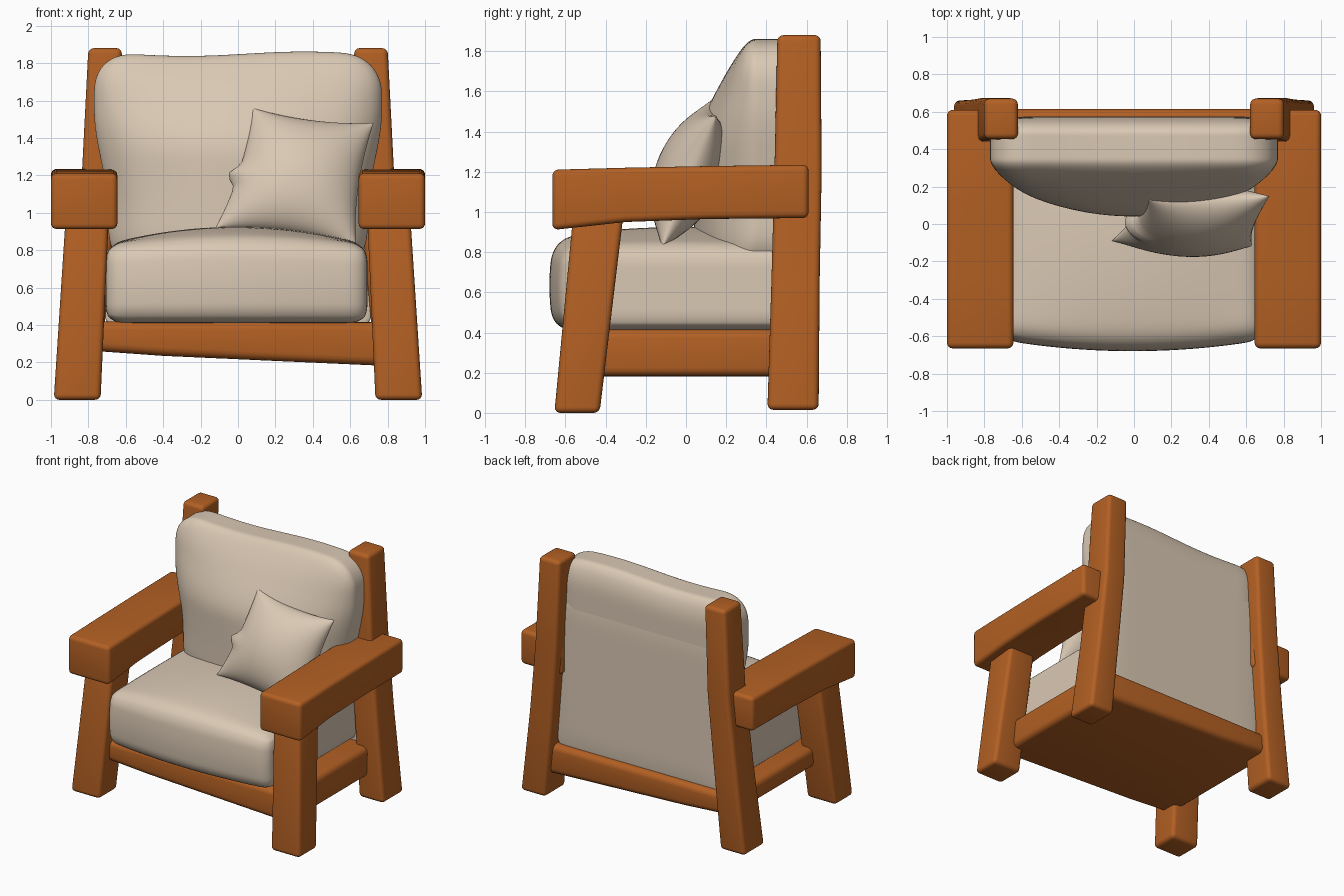
import bpy, bmesh, math
from mathutils import Vector

if "Cube" in bpy.data.objects:
    bpy.data.objects.remove(bpy.data.objects["Cube"])


def material(name, rgb):
    m = bpy.data.materials.new(name)
    m.diffuse_color = (*rgb, 1)
    m.use_nodes = True
    m.node_tree.nodes["Principled BSDF"].inputs["Base Color"].default_value = m.diffuse_color
    return m


WOOD = material("orange wood", (0.45, 0.117, 0.017))
FABRIC = material("beige fabric", (0.70, 0.58, 0.455))


def finish(bm, name, mat, angle=180):
    bmesh.ops.recalc_face_normals(bm, faces=bm.faces)
    me = bpy.data.meshes.new(name)
    bm.to_mesh(me)
    bm.free()
    me.materials.append(mat)
    ob = bpy.data.objects.new(name, me)
    bpy.context.collection.objects.link(ob)
    bpy.ops.object.select_all(action='DESELECT')
    ob.select_set(True)
    bpy.context.view_layer.objects.active = ob
    bpy.ops.object.shade_smooth_by_angle(angle=math.radians(angle))
    return ob


def beam(name, axis, sections, bevel=0.03, flip=1):
    """Loft rectangles (position, a0, a1, b0, b1) along an axis, bevelled."""
    bm = bmesh.new()
    rings = []
    for t, a0, a1, b0, b1 in sections:
        ring = []
        for a, b in ((a0, b0), (a1, b0), (a1, b1), (a0, b1)):
            co = [a, b]
            co.insert(axis, t)
            co[0] *= flip
            ring.append(bm.verts.new(co))
        rings.append(ring)
    for r, s in zip(rings, rings[1:]):
        for i in range(4):
            j = (i + 1) % 4
            bm.faces.new((r[i], r[j], s[j], s[i]))
    bm.faces.new(rings[0])
    bm.faces.new(rings[-1])
    bmesh.ops.recalc_face_normals(bm, faces=bm.faces)
    edges = [e for e in bm.edges if e.calc_face_angle(0) > 0.6]
    bmesh.ops.bevel(bm, geom=edges, offset=bevel, segments=4, profile=0.5,
                    affect='EDGES', clamp_overlap=True)
    return finish(bm, name, WOOD, 40)


def cushion(name, lo, hi, radii, deform, cuts=22):
    """Box with elliptical rounding, then shaped by deform(x, y, z)."""
    bm = bmesh.new()
    bmesh.ops.create_cube(bm, size=1)
    bmesh.ops.subdivide_edges(bm, edges=bm.edges[:], cuts=cuts, use_grid_fill=True)
    for v in bm.verts:
        p = [lo[i] + (hi[i] - lo[i]) * (v.co[i] + 0.5) for i in range(3)]
        c = [min(max(p[i], lo[i] + radii[i]), hi[i] - radii[i]) for i in range(3)]
        d = Vector([(p[i] - c[i]) / radii[i] for i in range(3)])
        if d.length > 0:
            d.normalize()
        v.co = deform(*[c[i] + d[i] * radii[i] for i in range(3)])
    ob = finish(bm, name, FABRIC)
    ob.modifiers.new("smooth", 'SUBSURF').levels = 1
    return ob


def ramp(t):
    t = min(max(t, 0), 1)
    return t * t * (3 - 2 * t)


# Legs and arms, mirrored left and right
for side, label in ((-1, "left"), (1, "right")):
    beam(label + "_front_leg", 2,
         [(0.0, 0.735, 0.985, -0.655, -0.43), (1.0, 0.69, 0.92, -0.56, -0.31)], flip=side)
    beam(label + "_back_leg", 2,
         [(0.015, 0.75, 0.965, 0.405, 0.66), (0.65, 0.69, 0.89, 0.425, 0.665),
          (1.2, 0.645, 0.835, 0.44, 0.675), (1.88, 0.62, 0.80, 0.455, 0.67)], flip=side)
    beam(label + "_arm", 1,
         [(-0.665, 0.645, 1.0, 0.91, 1.21), (-0.3, 0.645, 1.0, 0.95, 1.22),
          (0.1, 0.645, 1.0, 0.965, 1.228), (0.61, 0.645, 1.0, 0.97, 1.235)], flip=side)

# Seat base, underside sloping from left to right
beam("seat_base", 0,
     [(-0.82, -0.55, 0.615, 0.265, 0.42), (-0.4, -0.55, 0.615, 0.235, 0.42),
      (0.82, -0.55, 0.615, 0.18, 0.415)], bevel=0.045)


# Seat cushion: crowned top, bulging front
def seat_shape(x, y, z):
    across = max(0, 1 - (x / 0.7) ** 2)
    along = max(0, 1 - ((y + 0.02) / 0.62) ** 2)
    up = (z - 0.41) / 0.42
    front = ramp((0.1 - y) / 0.7)
    z2 = z + 0.095 * across * along ** 0.6 * ramp(up)
    y2 = y - front * (0.06 * across + 0.02 * math.sin(math.pi * up))
    return x - 0.008, y2, z2


cushion("seat_cushion", (-0.70, -0.60, 0.41), (0.70, 0.56, 0.83),
        (0.06, 0.08, 0.10), seat_shape)


# Back cushion: belly at the front, narrower below
def back_shape(x, y, z):
    depth = (0.57 - y) / 0.31
    across = max(0, 1 - (x / 0.77) ** 2)
    y2 = y - 0.22 * depth * across ** 0.8 * ramp((1.90 - z) / 0.6)
    x2 = x * (1 - 0.10 * ramp((1.55 - z) / 0.55))
    z2 = z + 0.012 * math.sin(5 * x - 0.2) * ramp((z - 1.3) / 0.5)
    return x2, y2, z2


cushion("back_cushion", (-0.77, 0.26, 0.70), (0.77, 0.57, 1.85),
        (0.20, 0.09, 0.20), back_shape)

# Flat fabric panel closing the back down to the base
cushion("back_panel", (-0.72, 0.45, 0.38), (0.72, 0.575, 1.55),
        (0.03, 0.03, 0.03), lambda x, y, z: (x, y, z), 10)


# Throw pillow: two puffed sheets meeting at pinched seams
BL, BR = Vector((-0.12, -0.09, 0.92)), Vector((0.63, -0.12, 0.82))
TL, TR = Vector((0.08, 0.13, 1.56)), Vector((0.725, 0.15, 1.48))
normal = (BR - BL).cross(TL - BL).normalized()
bm = bmesh.new()
N = 32
for sign in (1, -1):
    grid = []
    for j in range(N + 1):
        row = []
        for i in range(N + 1):
            u, v = -math.cos(math.pi * i / N), -math.cos(math.pi * j / N)
            pu = u * (1 - 0.09 * (1 - v * v))
            pv = v * (1 - 0.09 * (1 - u * u))
            # crumpled fold on the left seam
            pu -= 0.15 * math.exp(-((v + 0.12) / 0.12) ** 2) * ramp((-u - 0.6) / 0.4)
            s, t = (pu + 1) / 2, (pv + 1) / 2
            p = BL.lerp(BR, s).lerp(TL.lerp(TR, s), t)
            puff = 0.17 * (max(0, 1 - u * u) * max(0, 1 - v * v)) ** 0.55
            row.append(bm.verts.new(p + normal * sign * puff))
        grid.append(row)
    for j in range(N):
        for i in range(N):
            bm.faces.new((grid[j][i], grid[j][i + 1], grid[j + 1][i + 1], grid[j + 1][i]))
bmesh.ops.remove_doubles(bm, verts=bm.verts, dist=0.0005)
finish(bm, "throw_pillow", FABRIC)
